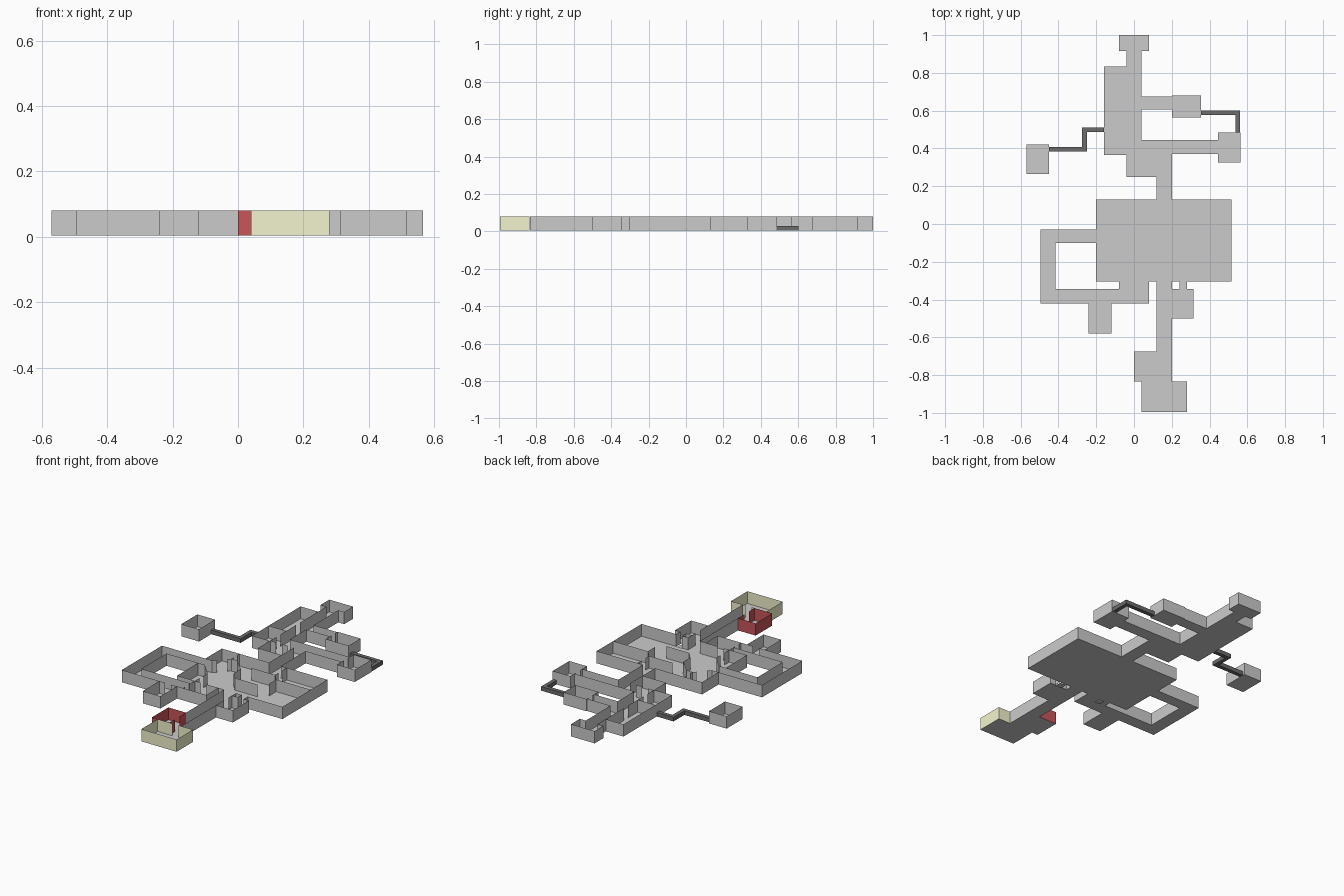
import bpy, bmesh
from mathutils import Vector

Z0, Z1 = 0.005, 0.08


def material(name, rgb):
    m = bpy.data.materials.new(name)
    m.diffuse_color = (*rgb, 1)
    return m


red = material("red_wall", (0.58, 0.09, 0.1))
cream = material("cream_wall", (0.9, 0.9, 0.62))
dark = material("dark_metal", (0.15, 0.15, 0.15))


def make(name, bm, mat=None):
    me = bpy.data.meshes.new(name)
    bm.to_mesh(me)
    bm.free()
    ob = bpy.data.objects.new(name, me)
    bpy.context.collection.objects.link(ob)
    if mat:
        me.materials.append(mat)


def floor(name, x0, y0, x1, y1, z=Z0):
    bm = bmesh.new()
    bm.faces.new([bm.verts.new((x, y, z)) for x, y in
                  ((x0, y0), (x1, y0), (x1, y1), (x0, y1))])
    make(name, bm)


def walls(name, *paths, mat=None):
    """Thin upright sheets along each path; breaks between paths are doorways."""
    bm = bmesh.new()
    for path in paths:
        cols = [(bm.verts.new((x, y, Z0)), bm.verts.new((x, y, Z1))) for x, y in path]
        for (a, b), (c, d) in zip(cols, cols[1:]):
            bm.faces.new((a, c, d, b))
    make(name, bm, mat)


def duct(name, path, w=0.012):
    """Closed square pipe along an axis-aligned path."""
    bm = bmesh.new()
    pts = [Vector(p) for p in path]
    rings = []
    for i, p in enumerate(pts):
        a = (p - pts[i - 1]).normalized() if i else (pts[1] - p).normalized()
        b = (pts[i + 1] - p).normalized() if i < len(pts) - 1 else a
        n = Vector((-a.y, a.x))
        if a != b:
            n += Vector((-b.y, b.x))
        l, r = p + n * w, p - n * w
        rings.append([bm.verts.new(c) for c in ((l.x, l.y, Z0), (r.x, r.y, Z0),
                                               (r.x, r.y, 0.03), (l.x, l.y, 0.03))])
    for s, t in zip(rings, rings[1:]):
        for k in range(4):
            bm.faces.new((s[k], s[k - 1], t[k - 1], t[k]))
    bmesh.ops.recalc_face_normals(bm, faces=bm.faces)
    make(name, bm, dark)


# Floors
for f in (
    ("north_room_floor", -0.08, 0.915, 0.08, 1.0),
    ("north_corridor_floor", -0.04, 0.37, 0.04, 0.915),
    ("long_room_floor", -0.16, 0.365, -0.04, 0.835),
    ("side_corridor_floor", 0.04, 0.605, 0.2, 0.675),
    ("side_room_floor", 0.2, 0.565, 0.355, 0.68),
    ("east_corridor_floor", 0.04, 0.37, 0.445, 0.445),
    ("east_room_floor", 0.445, 0.325, 0.565, 0.485),
    ("centre_room_floor", -0.04, 0.25, 0.12, 0.37),
    ("link_corridor_floor", 0.12, 0.13, 0.2, 0.37),
    ("outer_room_floor", -0.57, 0.265, -0.45, 0.42),
    ("hall_floor", -0.2, -0.305, 0.515, 0.13),
    ("loop_top_floor", -0.495, -0.1, -0.2, -0.03),
    ("loop_side_floor", -0.495, -0.345, -0.415, -0.1),
    ("loop_bottom_floor", -0.495, -0.42, 0.08, -0.345),
    ("alcove_floor", -0.08, -0.345, 0.08, -0.305),
    ("southwest_room_floor", -0.24, -0.58, -0.12, -0.42),
    ("south_corridor_floor", 0.12, -0.835, 0.2, -0.305),
    ("southeast_room_floor", 0.2, -0.5, 0.315, -0.345),
    ("red_room_floor", 0.0, -0.835, 0.12, -0.675),
    ("entrance_floor", 0.04, -0.995, 0.28, -0.835),
):
    floor(*f)
floor("west_doorstep", -0.04, -0.345, 0.0, -0.305, 0)
floor("east_doorstep", 0.24, -0.345, 0.28, -0.305, 0)

# Northern block
walls("north_walls",
      [(-0.04, 0.66), (-0.04, 0.915), (-0.08, 0.915), (-0.08, 1), (0.08, 1),
       (0.08, 0.915), (0.04, 0.915), (0.04, 0.675), (0.2, 0.675)],
      [(0.2, 0.605), (0.04, 0.605), (0.04, 0.445), (0.445, 0.445)],
      [(-0.04, 0.62), (-0.04, 0.47)], [(-0.04, 0.43), (-0.04, 0.365)])
walls("long_room_walls",
      [(-0.04, 0.835), (-0.16, 0.835), (-0.16, 0.365), (-0.04, 0.365)],
      [(-0.16, 0.525), (-0.04, 0.525)])
walls("side_room_walls",
      [(0.2, 0.66), (0.2, 0.68), (0.355, 0.68), (0.355, 0.565), (0.2, 0.565), (0.2, 0.62)])
walls("east_room_walls",
      [(0.445, 0.43), (0.445, 0.485), (0.565, 0.485), (0.565, 0.325),
       (0.445, 0.325), (0.445, 0.39)])
walls("centre_room_walls",
      [(0, 0.37), (-0.04, 0.37), (-0.04, 0.25), (0.12, 0.25)],
      [(0.04, 0.37), (0.08, 0.37)], [(0.12, 0.37), (0.12, 0.13)],
      [(0.445, 0.37), (0.2, 0.37), (0.2, 0.13)])
walls("outer_room_walls",
      [(-0.57, 0.265), (-0.45, 0.265), (-0.45, 0.42), (-0.57, 0.42), (-0.57, 0.265)])

# Ducts
duct("west_duct", [(-0.45, 0.395), (-0.262, 0.395), (-0.262, 0.5), (-0.16, 0.5)])
duct("east_duct", [(0.355, 0.59), (0.55, 0.59), (0.55, 0.485)])

# Main hall: outer walls, then partitions
walls("hall_walls",
      [(0.2, 0.13), (0.515, 0.13), (0.515, -0.305), (0.28, -0.305), (0.28, -0.345)],
      [(0.2, -0.305), (0.24, -0.305), (0.24, -0.345)],
      [(0.12, 0.13), (-0.2, 0.13), (-0.2, -0.03)],
      [(-0.2, -0.1), (-0.2, -0.305), (-0.04, -0.305)],
      [(0, -0.305), (0.12, -0.305)])
walls("hall_partitions",
      [(-0.155, -0.03), (-0.135, -0.01)],
      [(-0.095, 0.035), (-0.08, 0.05), (-0.04, 0.05), (0.04, -0.03), (0.04, -0.1),
       (0.08, -0.145), (0.235, -0.145)],
      [(0.08, 0.015), (0.24, 0.015), (0.28, -0.03), (0.515, -0.03)],
      [(0.28, -0.03), (0.28, -0.1)],
      [(-0.08, 0.05), (-0.08, 0.07)], [(-0.08, 0.11), (-0.08, 0.13)],
      [(0.24, 0.015), (0.24, 0.05)], [(0.24, 0.09), (0.24, 0.13)],
      [(-0.155, -0.1), (-0.08, -0.18), (-0.08, -0.22)],
      [(-0.08, -0.26), (-0.08, -0.36)], [(-0.08, -0.4), (-0.08, -0.42)])

# Western loop corridor
walls("loop_walls",
      [(-0.155, -0.03), (-0.495, -0.03), (-0.495, -0.42), (-0.2, -0.42)],
      [(-0.16, -0.42), (0.08, -0.42), (0.08, -0.305)],
      [(-0.155, -0.1), (-0.415, -0.1), (-0.415, -0.345), (-0.08, -0.345)])
walls("southwest_room_walls",
      [(-0.24, -0.42), (-0.24, -0.58), (-0.12, -0.58), (-0.12, -0.42)])

# Southern block
walls("south_corridor_walls",
      [(0.12, -0.305), (0.12, -0.675)],
      [(0.2, -0.305), (0.2, -0.38)], [(0.2, -0.42), (0.2, -0.835)])
walls("southeast_room_walls",
      [(0.24, -0.345), (0.2, -0.345)],
      [(0.28, -0.345), (0.315, -0.345), (0.315, -0.5), (0.2, -0.5)])
walls("red_room_walls",
      [(0.12, -0.74), (0.12, -0.675), (0, -0.675), (0, -0.835), (0.12, -0.835), (0.12, -0.78)],
      mat=red)
walls("entrance_walls",
      [(0.14, -0.836), (0.04, -0.836), (0.04, -0.995), (0.28, -0.995), (0.28, -0.836),
       (0.18, -0.836)], mat=cream)
